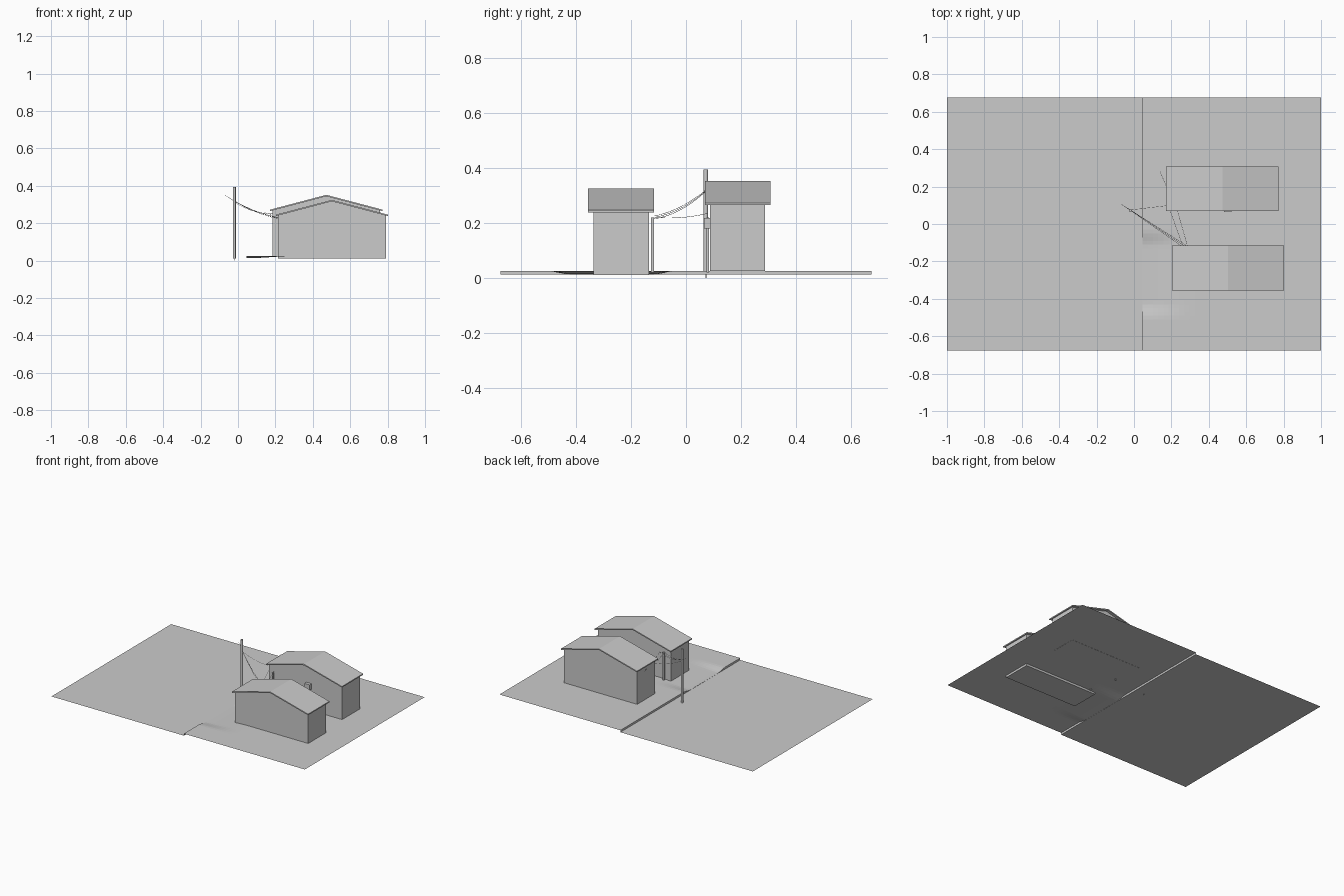
import bpy, bmesh, math
from mathutils import Vector

if "Cube" in bpy.data.objects:
    bpy.data.objects.remove(bpy.data.objects["Cube"])

ROAD, YARD, CURB_X = 0.012, 0.026, 0.045


def finish(name, bm):
    mesh = bpy.data.meshes.new(name)
    bm.to_mesh(mesh)
    bm.free()
    obj = bpy.data.objects.new(name, mesh)
    bpy.context.collection.objects.link(obj)
    return obj


def box(name, x0, x1, y0, y1, z0, z1):
    bm = bmesh.new()
    bmesh.ops.create_cube(bm, size=1)
    for v in bm.verts:
        v.co = ((x0 + x1) / 2 + v.co.x * (x1 - x0),
                (y0 + y1) / 2 + v.co.y * (y1 - y0),
                (z0 + z1) / 2 + v.co.z * (z1 - z0))
    return finish(name, bm)


def cylinder(name, x, y, z0, z1, r, sides=12):
    bpy.ops.mesh.primitive_cylinder_add(vertices=sides, radius=r, depth=z1 - z0,
                                        location=(x, y, (z0 + z1) / 2))
    bpy.context.object.name = name
    bpy.ops.object.shade_smooth_by_angle(angle=math.radians(40))


def extrude_profile(name, pts, y0, y1):
    """Extrude an x/z outline along y."""
    bm = bmesh.new()
    face = bm.faces.new([bm.verts.new((x, y0, z)) for x, z in pts])
    ext = bmesh.ops.extrude_face_region(bm, geom=[face])
    for v in ext["geom"]:
        if isinstance(v, bmesh.types.BMVert):
            v.co.y = y1
    bmesh.ops.recalc_face_normals(bm, faces=bm.faces)
    return finish(name, bm)


def house(name, cx, y0, y1, base, ridge):
    """Gabled house: ridge along y, thin roof sheet with overhang."""
    half, over, rise, t = 0.288, 0.30, 0.079, 0.008
    eave = ridge - rise
    wall_top = eave + rise * (over - half) / over - t
    extrude_profile(name + "_walls",
                    [(cx - half, base), (cx + half, base), (cx + half, wall_top),
                     (cx, ridge - t), (cx - half, wall_top)], y0, y1)
    extrude_profile(name + "_roof",
                    [(cx - over, eave), (cx - over, eave - t), (cx, ridge - t),
                     (cx + over, eave - t), (cx + over, eave), (cx, ridge)],
                    y0 - 0.019, y1 + 0.019)


def smooth(t):
    t = max(0.0, min(1.0, t))
    return t * t * (3 - 2 * t)


def wire(name, a, b, sag):
    cu = bpy.data.curves.new(name, "CURVE")
    cu.dimensions = "3D"
    cu.bevel_depth = 0.0008
    cu.bevel_resolution = 0
    sp = cu.splines.new("POLY")
    n = 10
    sp.points.add(n)
    a, b = Vector(a), Vector(b)
    for i in range(n + 1):
        t = i / n
        p = a.lerp(b, t)
        p.z -= 4 * sag * t * (1 - t)
        sp.points[i].co = (*p, 1)
    bpy.context.collection.objects.link(bpy.data.objects.new(name, cu))


# ground: low road, kerb face, and raised yard with a driveway dip
bm = bmesh.new()
xs = [CURB_X + 0.28 * i / 10 for i in range(11)] + [1.0]
ys = [-0.675] + [-0.51 + 0.48 * j / 24 for j in range(25)] + [0.675]


def yard_z(x, y):
    dip = smooth((y + 0.51) / 0.09) * smooth((-0.03 - y) / 0.09)
    return YARD - (YARD - ROAD - 0.001) * dip * (1 - smooth((x - CURB_X) / 0.28))


cols = [[bm.verts.new((-1, y, ROAD)) for y in ys],
        [bm.verts.new((CURB_X, y, ROAD)) for y in ys]]
cols += [[bm.verts.new((x, y, yard_z(x, y))) for y in ys] for x in xs]
for c, d in zip(cols, cols[1:]):
    for j in range(len(ys) - 1):
        bm.faces.new((c[j], d[j], d[j + 1], c[j + 1]))
finish("ground", bm)

# the two houses
house("front_house", 0.502, -0.337, -0.135, 0.011, 0.325)
house("back_house", 0.472, 0.088, 0.288, 0.025, 0.352)

# utility pole with a thin buried anchor
cylinder("utility_pole", -0.02, 0.072, 0.012, 0.395, 0.008)
cylinder("pole_anchor", -0.02, 0.072, 0.0, 0.02, 0.002, 6)

# service posts beside the houses and wall unit between them
box("front_house_post", 0.255, 0.268, -0.128, -0.116, 0.02, 0.22)
box("back_house_post", 0.215, 0.225, 0.074, 0.083, 0.02, 0.22)
box("wall_unit", 0.48, 0.52, 0.065, 0.088, 0.18, 0.218)

# slack overhead wires
for i in range(3):
    wire(f"front_service_wire_{i}", (-0.07 + 0.02 * i, 0.108 - 0.013 * i, 0.35 - 0.013 * i),
         (0.25 + 0.015 * i, -0.115, 0.225 - 0.005 * i), 0.02)
wire("back_service_wire", (-0.02, 0.075, 0.31), (0.19, 0.1, 0.25), 0.015)
for i in range(2):
    wire(f"house_link_wire_{i}", (0.19 + 0.04 * i, 0.08, 0.235),
         (0.26 + 0.025 * i, -0.115, 0.22), 0.008)
wire("rear_wire", (0.14, 0.28, 0.26), (0.185, 0.17, 0.25), 0.005)
